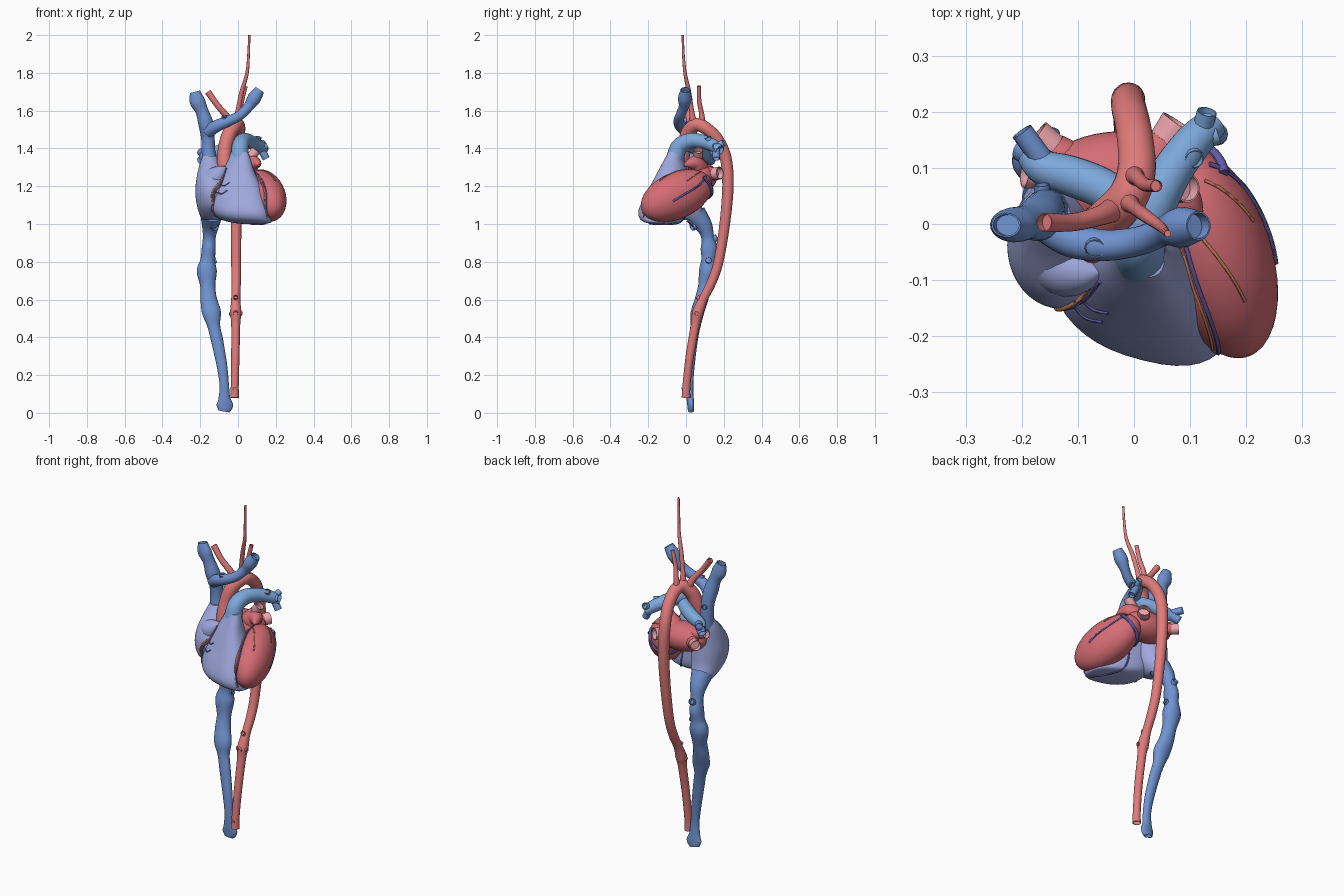
import bpy, bmesh, math
from mathutils import Vector, Matrix
from mathutils.bvhtree import BVHTree


def mat(name, r, g, b):
    m = bpy.data.materials.new(name)
    m.diffuse_color = [(c / 255) ** 2.2 for c in (r, g, b)] + [1]
    return m


RED = mat("artery_red", 224, 122, 122)
MUSCLE = mat("left_heart_red", 212, 108, 116)
PINK = mat("vein_pink", 236, 165, 172)
BLUE = mat("vein_blue", 112, 146, 208)
LIGHT = mat("pulmonary_blue", 124, 166, 218)
LILAC = mat("right_heart_lilac", 156, 166, 218)
ORANGE = mat("coronary_orange", 205, 130, 95)
PURPLE = mat("coronary_purple", 100, 92, 165)


def finish(bm, name, material):
    bmesh.ops.recalc_face_normals(bm, faces=bm.faces)
    me = bpy.data.meshes.new(name)
    bm.to_mesh(me)
    bm.free()
    for p in me.polygons:
        p.use_smooth = True
    me.set_sharp_from_angle(angle=math.radians(45))
    me.materials.append(material)
    ob = bpy.data.objects.new(name, me)
    bpy.context.collection.objects.link(ob)
    return ob


def skin(name, rings, material):
    bm = bmesh.new()
    vs = [[bm.verts.new(p) for p in ring] for ring in rings]
    n = len(vs[0])
    for a, b in zip(vs, vs[1:]):
        for i in range(n):
            bm.faces.new((a[i], a[(i + 1) % n], b[(i + 1) % n], b[i]))
    bm.faces.new(vs[0])
    bm.faces.new(vs[-1])
    return finish(bm, name, material)


def spline(rows, steps):
    """Smooth rows of numbers with a Catmull-Rom curve."""
    P = [rows[0]] + list(rows) + [rows[-1]]
    out = []
    for i in range(1, len(P) - 2):
        for s in range(steps):
            t = s / steps
            out.append([0.5 * (2 * b + (c - a) * t + (2 * a - 5 * b + 4 * c - d) * t * t
                               + (3 * b - a - 3 * c + d) * t ** 3)
                        for a, b, c, d in zip(P[i - 1], P[i], P[i + 1], P[i + 2])])
    return out + [list(rows[-1])]


def tube(name, rows, material, sides=20, steps=6, hollow=False):
    """Vessel through (x, y, z, radius[, depth ratio]); hollow gives a recessed far end."""
    rows = spline([tuple(r) + (1,) * (5 - len(r)) for r in rows], steps)
    pts = [Vector(r[:3]) for r in rows]
    rings, n = [], None
    for i, p in enumerate(pts):
        t = (pts[min(i + 1, len(pts) - 1)] - pts[max(i - 1, 0)]).normalized()
        if n is None:
            n = Vector((1, 0, 0)) if abs(t.x) < 0.8 else Vector((0, 1, 0))
        n = (n - t * n.dot(t)).normalized()
        b = t.cross(n)
        r, f = rows[i][3:5]
        ang = [2 * math.pi * k / sides for k in range(sides)]
        rings.append([p + n * math.cos(a) * r + b * math.sin(a) * r * f for a in ang])
    if hollow:
        inner = [p.lerp(pts[-1], 0.12) for p in rings[-1]]
        rings += [inner, [p - t * r * 0.9 for p in inner]]
    return skin(name, rings, material)


def stack(name, rows, material, power=2.0, shear=0.0, sides=40):
    """Chamber from stacked ovals (z, cx, cy, rx, ry)."""
    rings = []
    for z, cx, cy, rx, ry in spline(rows, 6):
        ring = []
        for k in range(sides):
            c, s = math.cos(2 * math.pi * k / sides), math.sin(2 * math.pi * k / sides)
            dx = rx * math.copysign(abs(c) ** (2 / power), c)
            dy = ry * math.copysign(abs(s) ** (2 / power), s)
            ring.append((cx + dx, cy + dy - shear * dx, z))
        rings.append(ring)
    return skin(name, rings, material)


def ellipsoid(name, center, axis, radii, material):
    bm = bmesh.new()
    rot = Vector(axis).to_track_quat('Z', 'Y').to_matrix().to_4x4()
    m = Matrix.Translation(center) @ rot @ Matrix.Diagonal((*radii, 1))
    bmesh.ops.create_uvsphere(bm, u_segments=40, v_segments=24, radius=1, matrix=m)
    return finish(bm, name, material)


# heart chambers
rv = stack("right_ventricle", [
    (1.38, .008, -.05, .046, .042), (1.34, .008, -.062, .06, .05), (1.28, 0, -.068, .087, .075),
    (1.2, -.002, -.09, .125, .092), (1.13, .002, -.11, .148, .108), (1.07, .013, -.122, .155, .12),
    (1.03, .035, -.125, .14, .112), (1.008, .07, -.125, .105, .085), (1.0, .08, -.125, .05, .04)],
    LILAC, 2.4, .25)
lv = ellipsoid("left_ventricle", (.141, -.05, 1.15), (.29, -.87, -.39), (.103, .123, .207), MUSCLE)
ra = stack("right_atrium", [
    (1.36, -.15, .018, .036, .038), (1.31, -.145, 0, .06, .062), (1.24, -.135, -.03, .085, .098),
    (1.17, -.13, -.038, .096, .113), (1.1, -.13, -.025, .088, .108), (1.05, -.135, .01, .068, .09),
    (1.02, -.138, .04, .05, .065)], LILAC)
tube("right_auricle", [(-.14, -.05, 1.22, .07), (-.115, -.075, 1.25, .058),
                       (-.085, -.085, 1.28, .035), (-.06, -.085, 1.3, .006)], LILAC)
la = ellipsoid("left_atrium", (-.03, .075, 1.25), (1, .05, 0), (.09, .08, .145), MUSCLE)
tube("left_auricle", [(.03, .07, 1.28, .06), (.075, .05, 1.32, .043), (.1, .02, 1.32, .026),
                      (.11, -.01, 1.31, .006)], MUSCLE)

# pulmonary veins: red root and pink cut end
for name, a, b, r in [
        ("left_upper", (.03, .06, 1.3), (.095, .065, 1.39), .027),
        ("left_lower", (.02, .09, 1.26), (.08, .18, 1.27), .034),
        ("right_upper", (-.1, .08, 1.28), (-.195, .09, 1.31), .026),
        ("right_lower", (-.09, .09, 1.25), (-.175, .158, 1.26), .03)]:
    a, b = Vector(a), Vector(b)
    m = a.lerp(b, .65)
    tube(name + "_vein_root", [(*a, r * 1.5), (*m, r)], MUSCLE)
    tube(name + "_pulmonary_vein", [(*m, r * .95), (*b, r)], PINK, hollow=True)

# aorta and arch branches
tube("aorta", [
    (-.04, -.03, 1.2, .04), (-.07, -.03, 1.3, .04), (-.068, -.01, 1.4, .038), (-.045, .01, 1.48, .038),
    (-.01, .05, 1.525, .036), (.005, .1, 1.51, .034), (0, .165, 1.45, .032), (-.01, .21, 1.35, .031),
    (-.01, .222, 1.2, .03), (-.01, .205, 1.0, .028), (-.01, .172, .8, .026), (-.01, .135, .69, .025),
    (-.012, .09, .6, .024), (-.012, .062, .53, .03), (-.012, .05, .47, .024), (-.014, .02, .3, .022),
    (-.017, .003, .15, .021), (-.018, 0, .08, .023)], RED, hollow=True)
tube("brachiocephalic_artery", [(-.03, .03, 1.51, .024), (-.06, .015, 1.57, .018),
                                (-.11, .003, 1.63, .016), (-.16, .003, 1.70, .017)], RED, hollow=True)
tube("left_carotid_artery", [(-.01, .04, 1.53, .02), (0, .03, 1.6, .013), (.02, .015, 1.7, .012),
                             (.048, -.005, 1.8, .009), (.056, -.014, 1.9, .007),
                             (.06, -.017, 2.0, .006)], RED, 12)
tube("left_subclavian_artery", [(0, .085, 1.52, .022), (.005, .083, 1.58, .014),
                                (.02, .07, 1.65, .012), (.04, .068, 1.73, .011)], RED, 14, hollow=True)
for i, (a, b, r) in enumerate([
        ((-.012, .08, .6), (-.012, .058, .615), .012), ((-.012, .06, .54), (-.012, .028, .525), .013),
        ((-.01, .06, .53), (.022, .055, .525), .011), ((-.012, .06, .53), (-.045, .055, .52), .011),
        ((-.017, 0, .13), (-.018, -.022, .125), .009)]):
    tube(f"aorta_branch_stub_{i}", [(*a, r), (*b, r)], RED, 12, hollow=True)

# great veins
tube("inferior_vena_cava", [
    (-.14, .05, 1.05, .06), (-.146, .095, .99, .045), (-.152, .115, .93, .034), (-.155, .122, .87, .037, 1.2),
    (-.16, .12, .81, .039), (-.165, .114, .75, .053, .85), (-.16, .1, .67, .04, .9),
    (-.155, .082, .6, .044, .8), (-.14, .06, .53, .05, .7), (-.128, .05, .46, .034, .8),
    (-.11, .038, .38, .032, .75), (-.085, .025, .25, .028, .75), (-.073, .02, .15, .025, .75),
    (-.072, .022, .08, .031, .6), (-.07, .025, .04, .044, .4), (-.075, .026, .008, .03, .5)],
    BLUE, hollow=True)
for i, (a, b, r) in enumerate([
        ((-.15, .12, .8), (-.115, .12, .81), .017), ((-.14, .07, 1.0), (-.12, .03, .985), .022),
        ((-.155, .11, .9), (-.15, .165, .93), .018)]):
    tube(f"vena_cava_stub_{i}", [(*a, r), (*b, r)], BLUE, 12, hollow=True)
tube("superior_vena_cava", [
    (-.15, .02, 1.3, .042), (-.156, .028, 1.38, .036), (-.16, .025, 1.46, .036), (-.17, .01, 1.53, .04),
    (-.192, .003, 1.6, .034, .9), (-.215, -.002, 1.65, .041, .75), (-.228, -.002, 1.7, .027, .8)],
    BLUE, hollow=True)
tube("left_brachiocephalic_vein", [
    (-.16, .005, 1.49, .035), (-.11, -.028, 1.52, .032), (-.05, -.038, 1.545, .028),
    (.01, -.03, 1.575, .026), (.055, -.012, 1.62, .027), (.085, -.006, 1.665, .036),
    (.115, -.003, 1.71, .026)], BLUE, hollow=True)
for i, (a, b, r) in enumerate([
        ((-.07, -.035, 1.54), (-.07, -.045, 1.57), .018), ((-.16, .03, 1.44), (-.165, .07, 1.45), .014)]):
    tube(f"upper_vein_stub_{i}", [(*a, r), (*b, r)], BLUE, 12, hollow=True)

# pulmonary trunk and its two arteries
tube("pulmonary_trunk", [
    (.01, -.06, 1.34, .047), (.012, -.035, 1.41, .045), (.03, .025, 1.44, .042), (.065, .09, 1.435, .037),
    (.105, .145, 1.415, .034), (.14, .18, 1.39, .028)], LIGHT, hollow=True)
tube("right_pulmonary_artery", [
    (.02, .01, 1.42, .035), (-.05, .06, 1.4, .036), (-.11, .085, 1.38, .036),
    (-.16, .1, 1.365, .032), (-.185, .125, 1.35, .026)], LIGHT, hollow=True)
for i, (a, b, r, m) in enumerate([
        ((.1, .13, 1.42), (.108, .115, 1.46), .017, LIGHT), ((.12, .16, 1.4), (.15, .16, 1.345), .02, BLUE),
        ((.12, .16, 1.41), (.13, .2, 1.43), .018, LIGHT), ((.12, .15, 1.41), (.15, .16, 1.41), .018, LIGHT),
        ((-.16, .11, 1.36), (-.2, .135, 1.33), .024, BLUE), ((-.16, .11, 1.37), (-.2, .165, 1.38), .02, BLUE)]):
    tube(f"pulmonary_branch_stub_{i}", [(*a, r), (*b, r)], m, 12, hollow=True)

# coronary vessels, projected onto the heart surface
verts, polys = [], []
for ob in (rv, lv, ra, la):
    polys += [[i + len(verts) for i in p.vertices] for p in ob.data.polygons]
    verts += [v.co.copy() for v in ob.data.vertices]
surface = BVHTree.FromPolygons(verts, polys)
CORE = Vector((.03, -.04, 1.16))


def coronary(name, pts, r, material):
    rows = []
    for p in spline(pts, 6):
        d = (Vector(p) - CORE).normalized()
        hit = surface.ray_cast(CORE + d, -d)[0]
        if hit:
            rows.append((*(hit + d * r * .3), r))
    tube(name, rows, material, 8, 2)


front_groove = [(.085, .03, 1.3), (.09, -.04, 1.28), (.1, -.12, 1.22), (.125, -.2, 1.12), (.16, -.235, 1.03)]
coronary("anterior_artery", front_groove, .003, ORANGE)
coronary("anterior_vein", [(x + .006, y, z) for x, y, z in front_groove], .004, PURPLE)
coronary("diagonal_artery", [(.1, .0, 1.29), (.125, -.05, 1.26), (.15, -.11, 1.21)], .003, ORANGE)
coronary("marginal_artery", [(.12, .07, 1.27), (.16, .04, 1.25), (.19, 0, 1.22)], .003, ORANGE)
coronary("marginal_vein", [(.13, .1, 1.25), (.19, .06, 1.2), (.24, -.02, 1.15), (.25, -.07, 1.12)], .005, PURPLE)
right_groove = [(-.07, -.1, 1.29), (-.12, -.15, 1.22), (-.14, -.15, 1.14), (-.11, -.12, 1.05)]
coronary("right_coronary_artery", right_groove, .005, ORANGE)
coronary("right_coronary_vein", [(x + .012, y, z) for x, y, z in right_groove], .004, PURPLE)
for i, z in enumerate((1.22, 1.17)):
    coronary(f"right_branch_{i}", [(-.125, -.15, z), (-.09, -.17, z - .01), (-.06, -.18, z + .01)], .003, PURPLE)
coronary("coronary_sinus", [(.15, .08, 1.24), (.11, .13, 1.17), (.05, .12, 1.12), (-.04, .1, 1.1)], .01, PURPLE)
coronary("posterior_vein", [(.0, .1, 1.1), (.04, .0, 1.02), (.1, -.12, 1.0), (.15, -.2, 1.0)], .005, PURPLE)
